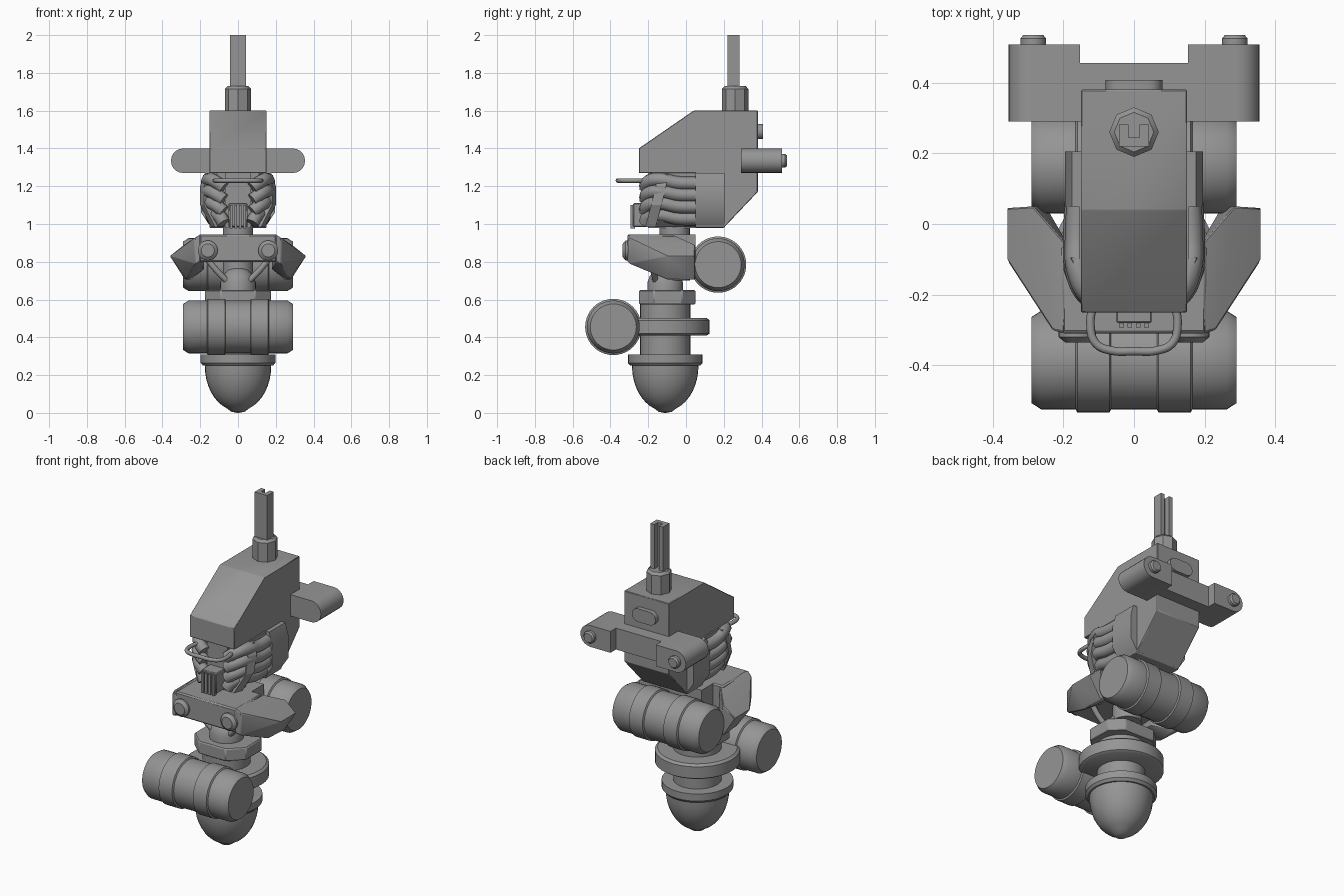
import bpy, bmesh, math
from mathutils import Vector, Matrix

if "Cube" in bpy.data.objects:
    bpy.data.objects.remove(bpy.data.objects["Cube"])

grey = bpy.data.materials.new("mid_grey")
grey.diffuse_color = (0.3, 0.3, 0.3, 1)
grey.use_nodes = True
grey.node_tree.nodes["Principled BSDF"].inputs["Base Color"].default_value = grey.diffuse_color


def finish(name, bm, bevel=0.0, angle=35):
    bmesh.ops.recalc_face_normals(bm, faces=bm.faces)
    me = bpy.data.meshes.new(name)
    bm.to_mesh(me)
    bm.free()
    me.materials.append(grey)
    for p in me.polygons:
        p.use_smooth = True
    me.set_sharp_from_angle(angle=math.radians(angle))
    ob = bpy.data.objects.new(name, me)
    bpy.context.collection.objects.link(ob)
    if bevel:
        m = ob.modifiers.new("edge", 'BEVEL')
        m.width = bevel
        m.segments = 1
        m.limit_method = 'ANGLE'
        m.angle_limit = math.radians(25)
    return ob


def hull(name, pts, bevel=0.0):
    bm = bmesh.new()
    for p in pts:
        bm.verts.new(p)
    bmesh.ops.convex_hull(bm, input=bm.verts)
    bmesh.ops.dissolve_limit(bm, angle_limit=0.01, verts=bm.verts, edges=bm.edges)
    return finish(name, bm, bevel)


def box(name, x, y, z, bevel=0.0):
    return hull(name, [(a, b, c) for a in x for b in y for c in z], bevel)


def prism(name, pts, axis, lo, hi, bevel=0.0):
    """Extrude a 2D outline along axis 0=x, 1=y, 2=z."""
    bm = bmesh.new()

    def put(p, h):
        v = list(p)
        v.insert(axis, h)
        return bm.verts.new(v)
    a = [put(p, lo) for p in pts]
    b = [put(p, hi) for p in pts]
    bm.faces.new(a)
    bm.faces.new(b)
    for i in range(len(pts)):
        j = (i + 1) % len(pts)
        bm.faces.new((a[i], a[j], b[j], b[i]))
    return finish(name, bm, bevel)


def lathe(name, prof, centre, axis='z', seg=32):
    """Spin (radius, height) pairs round an axis through centre."""
    rot = {'z': Matrix(), 'x': Matrix.Rotation(math.pi / 2, 4, 'Y'),
           'y': Matrix.Rotation(-math.pi / 2, 4, 'X')}[axis]
    bm = bmesh.new()
    rings = []
    for r, h in prof:
        rings.append([bm.verts.new(Vector(centre) + rot @ Vector(
            (r * math.cos(2 * math.pi * k / seg), r * math.sin(2 * math.pi * k / seg), h)))
            for k in range(seg)])
    for a, b in zip(rings, rings[1:]):
        for k in range(seg):
            j = (k + 1) % seg
            bm.faces.new((a[k], a[j], b[j], b[k]))
    bm.faces.new(rings[0])
    bm.faces.new(rings[-1])
    return finish(name, bm)


def tube(name, pts, r):
    """Round hose through smooth points, converted to mesh."""
    cu = bpy.data.curves.new(name, 'CURVE')
    cu.dimensions = '3D'
    cu.bevel_depth = r
    cu.bevel_resolution = 2
    cu.resolution_u = 5
    cu.use_fill_caps = True
    sp = cu.splines.new('BEZIER')
    sp.bezier_points.add(len(pts) - 1)
    for b, p in zip(sp.bezier_points, pts):
        b.co = p
        b.handle_left_type = b.handle_right_type = 'AUTO'
    cu.materials.append(grey)
    ob = bpy.data.objects.new(name, cu)
    bpy.context.collection.objects.link(ob)
    return ob


def stadium(cx, cz, w, h, n=8):
    r = h / 2
    out = []
    for s, a0 in ((1, -90), (-1, 90)):
        for k in range(n + 1):
            a = math.radians(a0 + 180 * k / n)
            out.append((cx + s * (w / 2 - r) + r * math.cos(a), cz + r * math.sin(a)))
    return out


# Lower dome, collar, shaft and rings
CY = -0.11
dome = [(0.176 * math.sin(t), 0.25 - 0.24 * math.cos(t))
        for t in [0.03 + (math.pi / 2 - 0.03) * k / 10 for k in range(11)]]
dome[0] = (0.005, 0.0)
dome[1] = (0.035, 0.006)
lathe("lower_dome", dome, (0, CY, 0))
lathe("dome_collar", [(0.176, 0.25), (0.185, 0.25), (0.198, 0.265), (0.198, 0.308), (0.13, 0.308)], (0, CY, 0))
lathe("shaft", [(0.133, 0.28), (0.133, 0.62)], (0, CY, 0))
lathe("shaft_ring", [(0.22, 0.41), (0.235, 0.42), (0.235, 0.49), (0.22, 0.502)], (0, CY, 0))
oct_plate = [(-0.175, -0.17), (-0.09, -0.25), (0.09, -0.25), (0.175, -0.17),
             (0.175, -0.02), (0.1, 0.05), (-0.1, 0.05), (-0.175, -0.02)]
prism("shaft_plate", oct_plate, 2, 0.575, 0.65, 0.006)
lathe("joint_ball", [(0.095, 0.64), (0.094, 0.69), (0.082, 0.725), (0.055, 0.755), (0.02, 0.77)], (0, CY, 0))
lathe("neck", [(0.08, 0.7), (0.08, 1.0)], (0, -0.06, 0))

# Front and rear banded barrels
half = [(0.14, 0.065), (0.149, 0.07), (0.149, 0.16), (0.14, 0.165), (0.14, 0.262), (0.122, 0.29)]
barrel = [(r, -h) for r, h in reversed(half)] + half
lathe("front_barrel", barrel, (0, -0.385, 0.455), 'x', 40)
lathe("rear_barrel", barrel, (0, 0.17, 0.785), 'x', 40)

# Swept collar with side wings, knobs and struts
box("collar_block", (-0.205, 0.205), (-0.31, -0.06), (0.80, 0.945), 0.008)
box("collar_back", (-0.14, 0.14), (-0.1, 0.05), (0.80, 0.945))
for s in (1, -1):
    hull("collar_wing", [(s * x, y, z) for x, y, z in (
        (0.2, -0.31, 0.945), (0.2, -0.31, 0.80), (0.23, -0.30, 0.925), (0.23, -0.30, 0.79),
        (0.18, -0.07, 0.945), (0.18, -0.07, 0.76), (0.285, 0.05, 0.89), (0.25, 0.05, 0.705),
        (0.36, 0.045, 0.83), (0.36, -0.1, 0.83), (0.27, -0.1, 0.705), (0.28, 0.045, 0.705))], 0.004)
    lathe("collar_knob", [(0.035, -0.335), (0.053, -0.32), (0.053, -0.28)], (s * 0.16, 0, 0.86), 'y', 20)
    tube("collar_strut", [(s * 0.16, -0.17, 0.81), (s * 0.11, -0.17, 0.75), (s * 0.05, -0.16, 0.69)], 0.016)

# Torso shell and lower core
prism("torso", [(-0.25, 1.27), (-0.25, 1.40), (0.04, 1.60), (0.38, 1.60), (0.38, 1.17),
                (0.20, 0.98), (0.05, 0.98), (0.05, 1.27)], 0, -0.15, 0.15, 0.003)
box("torso_core", (-0.07, 0.07), (-0.2, 0.06), (0.98, 1.28))
for s in (1, -1):
    # Side panels, hoses and straps
    hull("side_panel", [(s * x, y, z) for y in (0.05, 0.205) for x, z in (
        (0.1, 1.27), (0.175, 1.27), (0.195, 1.2), (0.195, 1.06), (0.145, 0.985), (0.1, 0.985))])
    hull("hose_backing", [(s * x, y, z) for x, y in ((0.06, 0.05), (0.155, 0.05), (0.155, -0.13), (0.11, -0.19), (0.06, -0.19))
                          for z in (1.03, 1.27)] + [(s * x, y, 0.985) for x in (0.06, 0.11) for y in (0.05, -0.17)])
    for i in range(4):
        z = 1.22 - 0.062 * i
        k = (0, 0.005, 0, -0.025)[i]
        tube("hose", [(s * (0.155 + k), 0.06, z - 0.005), (s * (0.16 + k), -0.05, z - 0.002),
                      (s * (0.155 + k), -0.13, z + 0.015), (s * (0.12 + k), -0.2, z + 0.005),
                      (s * 0.075, -0.215, z - 0.03)], 0.036)
    path = [(0.165, -0.115, 1.265), (0.188, -0.125, 1.2), (0.188, -0.15, 1.1), (0.13, -0.18, 0.985)]
    for (x0, y0, z0), (x1, y1, z1) in zip(path, path[1:]):
        hull("hose_strap", [(s * (x + dx), y + dy, z) for x, y, z in ((x0, y0, z0), (x1, y1, z1))
                            for dx, dy in ((0.012, 0.02), (-0.008, -0.035), (-0.04, 0.02), (-0.04, -0.02))])

# Front vent with vertical bars
box("vent_block", (-0.05, 0.05), (-0.28, -0.18), (0.985, 1.11), 0.004)
for i in range(4):
    x = -0.036 + 0.024 * i
    box("vent_bar", (x - 0.007, x + 0.007), (-0.293, -0.27), (0.975, 1.1))

# Front handle loop
tube("front_handle", [(-0.115, -0.22, 1.23), (-0.123, -0.29, 1.23), (-0.108, -0.338, 1.23), (-0.065, -0.358, 1.23),
                      (0, -0.36, 1.23), (0.065, -0.358, 1.23), (0.108, -0.338, 1.23), (0.123, -0.29, 1.23),
                      (0.115, -0.22, 1.23)], 0.012)

# Rear crossbar with rounded arms and end buttons
box("crossbar", (-0.2, 0.2), (0.29, 0.455), (1.27, 1.40))
for s in (1, -1):
    r = 0.065
    arm = [(s * 0.153, 1.27)] + [(s * (0.29 + r * math.cos(a)), 1.335 + r * math.sin(a))
                                 for a in [math.pi * (k / 10 - 0.5) for k in range(11)]] + [(s * 0.153, 1.40)]
    prism("crossbar_arm", arm, 1, 0.29, 0.508)
    lathe("arm_button", [(0.036, 0.49), (0.036, 0.525), (0.028, 0.535)], (s * 0.285, 0, 1.335), 'y', 16)
prism("back_plate", stadium(0, 1.49, 0.16, 0.08), 1, 0.37, 0.407)

# Top socket and channel rod
lathe("top_socket", [(0.07, 1.59), (0.07, 1.715), (0.056, 1.73)], (0, 0.26, 0), 'z', 8)
prism("top_rod", [(-0.042, 0.22), (0.042, 0.22), (0.042, 0.282), (0.016, 0.282), (0.016, 0.245),
                  (-0.016, 0.245), (-0.016, 0.282), (-0.042, 0.282)], 2, 1.72, 2.0)
